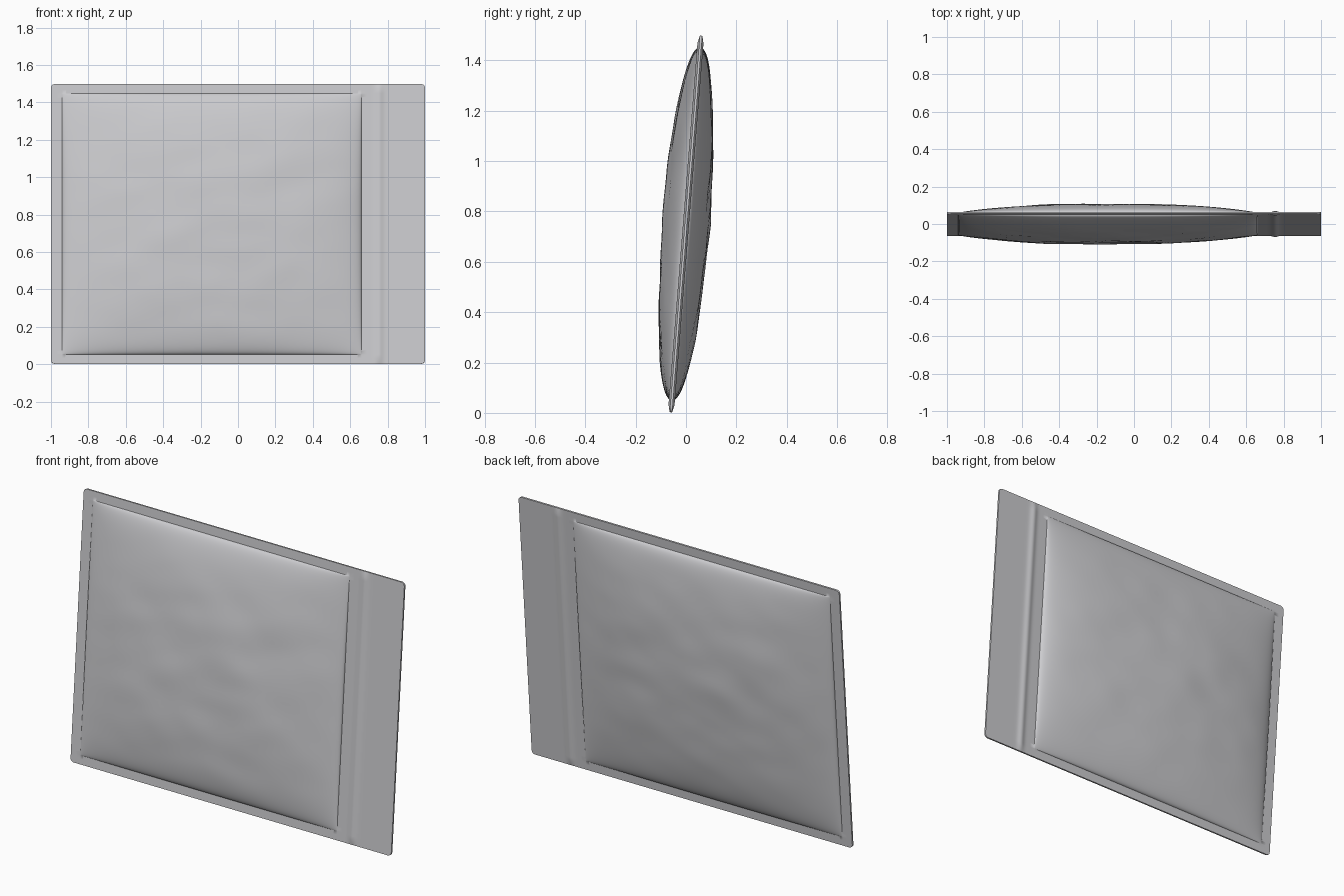
import bpy, bmesh, math
from mathutils import Matrix, Vector, noise

cube = bpy.data.objects.get("Cube")
if cube:
    bpy.data.objects.remove(cube)

HEIGHT, TILT = 1.5, 0.12            # sheet height, lean from bottom to top
FILM = 0.005                        # half thickness of the sealed film
X0, X1, Z0, Z1 = -0.94, 0.66, 0.05, 1.45   # limits of the filled part


def spaced(a, b, n):
    """Grid lines packed closer towards both ends."""
    return [a + (b - a) * (1 - math.cos(math.pi * i / n)) / 2 for i in range(n + 1)]


def even(a, b, n):
    return [a + (b - a) * i / n for i in range(n + 1)]


def swell(p, a, b):
    u = (2 * p - a - b) / (b - a)
    return max(0, 1 - u * u) ** 0.5


def bulge(x, z, side):
    """Distance of the film from the middle plane."""
    full = swell(x, X0, X1) * swell(z, Z0, Z1)
    # soft diagonal creases
    p = Vector((2.2 * x + 1.5 * z, 3.4 * z - 1.2 * x, 5.3 * side))
    crease = 0.008 * noise.noise(p) + 0.004 * noise.noise(p * 1.9)
    # press-to-close ridge, fading at both ends
    ends = min(1, max(0, min(z, HEIGHT - z) / 0.03))
    ridge = 0.007 * math.exp(-((x - 0.755) / 0.02) ** 2) * ends
    return FILM + 0.089 * full + crease * full ** 1.5 + ridge


xs = [-1, -0.97] + spaced(X0, X1, 80) + even(0.69, 0.82, 18) + [0.9, 0.97, 1]
zs = [0, 0.03] + spaced(Z0, Z1, 72) + [1.47, HEIGHT]

# Front and back films
bm = bmesh.new()
for side in (-1, 1):
    rows = [[bm.verts.new((x, side * bulge(x, z, side), z)) for x in xs] for z in zs]
    for low, high in zip(rows, rows[1:]):
        for i in range(len(xs) - 1):
            bm.faces.new((low[i], low[i + 1], high[i + 1], high[i]))

# Close the rim and round the four corners
bmesh.ops.bridge_loops(bm, edges=[e for e in bm.edges if e.is_boundary])
corners = [e for e in bm.edges
           if all(abs(v.co.x) > 0.999 and (v.co.z < 0.001 or v.co.z > HEIGHT - 0.001)
                  for v in e.verts)
           and abs(e.verts[0].co.y - e.verts[1].co.y) > 0.001
           and (e.verts[0].co - e.verts[1].co).length < 0.05]
bmesh.ops.bevel(bm, geom=corners, offset=0.02, segments=4, profile=0.5, affect='EDGES')
bmesh.ops.recalc_face_normals(bm, faces=bm.faces)

# Lean the pouch backwards
bmesh.ops.translate(bm, verts=bm.verts, vec=(0, 0, -HEIGHT / 2))
bmesh.ops.rotate(bm, verts=bm.verts, matrix=Matrix.Rotation(-math.atan(TILT / HEIGHT), 3, 'X'))
bmesh.ops.translate(bm, verts=bm.verts, vec=(0, 0, HEIGHT / 2))

mesh = bpy.data.meshes.new("pouch")
bm.to_mesh(mesh)
bm.free()
pouch = bpy.data.objects.new("pouch", mesh)
bpy.context.collection.objects.link(pouch)

# Grey film material
film = bpy.data.materials.new("grey film")
film.use_nodes = True
film.diffuse_color = (0.6, 0.6, 0.62, 1)
film.node_tree.nodes["Principled BSDF"].inputs["Base Color"].default_value = (0.6, 0.6, 0.62, 1)
mesh.materials.append(film)

bpy.ops.object.select_all(action='DESELECT')
pouch.select_set(True)
bpy.context.view_layer.objects.active = pouch
bpy.ops.object.shade_smooth_by_angle(angle=math.radians(50))
